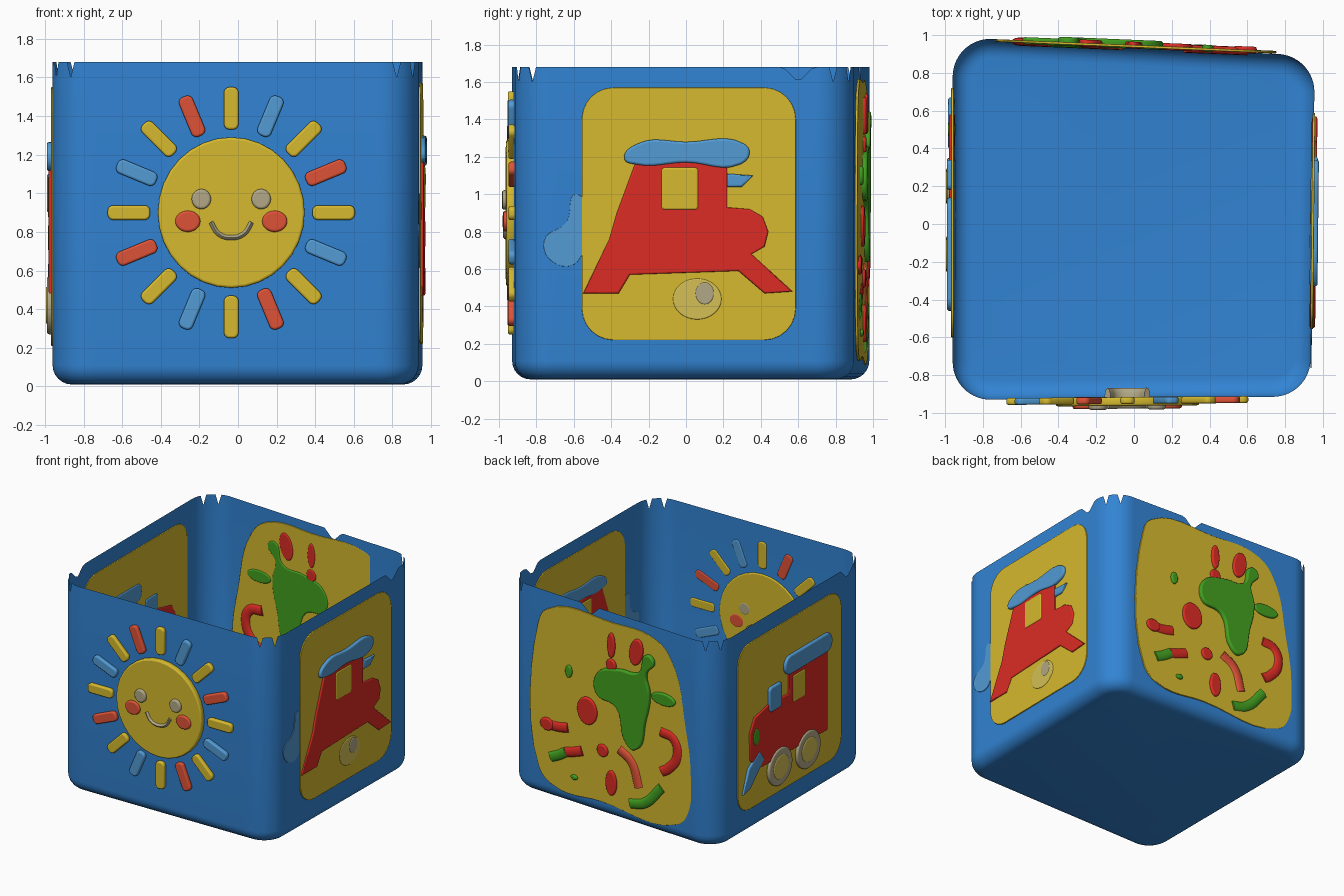
import bpy, bmesh, math
from mathutils import Matrix, Vector

default = bpy.data.objects.get("Cube")
if default:
    bpy.data.objects.remove(default, do_unlink=True)


def srgb(value):
    value /= 255
    return value / 12.92 if value <= 0.04 else ((value + 0.055) / 1.055) ** 2.4


def material(name, *rgb):
    mat = bpy.data.materials.new(name)
    mat.use_nodes = True
    colour = [srgb(c) for c in rgb] + [1]
    mat.diffuse_color = colour
    mat.node_tree.nodes["Principled BSDF"].inputs["Base Color"].default_value = colour
    return mat


blue = material("blue", 50, 132, 212)
light_blue = material("light blue", 82, 155, 212)
yellow = material("yellow", 214, 186, 46)
pale_yellow = material("pale yellow", 212, 192, 85)
red = material("red", 220, 44, 36)
coral = material("coral", 222, 82, 55)
green = material("green", 66, 160, 32)
stone = material("stone", 178, 168, 135)

# Footprint corners of the slightly skewed box
front_right, front_left = Vector((-.96, -.93, 0)), Vector((.935, -.915, 0))
back_left, back_right = Vector((.955, .9, 0)), Vector((-.96, .98, 0))
corners = [front_right, front_left, back_left, back_right]


def finish(name, mesh, *mats):
    mesh.materials.clear()
    for mat in mats:
        mesh.materials.append(mat)
    ob = bpy.data.objects.new(name, mesh)
    bpy.context.collection.objects.link(ob)
    for other in bpy.context.selected_objects:
        other.select_set(False)
    ob.select_set(True)
    bpy.context.view_layer.objects.active = ob
    bpy.ops.object.shade_smooth_by_angle(angle=math.radians(40))
    return ob


# Open box: rounded rings, thin sheet walls, nicked rim
RADIUS, BEND, ARC, SIDE = .2, .1, 14, 50
TOP = 1.68


def ring(inset):
    points = []
    arcs = []
    for i, corner in enumerate(corners):
        centre = corner + Vector((RADIUS if corner.x < 0 else -RADIUS,
                                  RADIUS if corner.y < 0 else -RADIUS, 0))
        start = math.pi + i * math.pi / 2
        r = RADIUS - inset
        arcs.append([centre + r * Vector((math.cos(a), math.sin(a), 0))
                     for a in (start + k / ARC * math.pi / 2 for k in range(ARC + 1))])
    for i, arc in enumerate(arcs):
        points += arc
        end = arcs[(i + 1) % 4][0]
        points += [arc[-1].lerp(end, k / SIDE) for k in range(1, SIDE)]
    return points


def rim_height(index, point):
    step = index % (ARC + SIDE)
    if step in (4, 9):
        return TOP - .08
    notches = [Vector((.2, .93, 0)), Vector((.95, .6, 0)), Vector((-.96, -.68, 0))]
    near = min((point - n).length for n in notches)
    return TOP - max(0, .08 - near)


bm = bmesh.new()
levels = [(BEND * (1 - math.sin(a)), .01 + BEND * (1 - math.cos(a)))
          for a in (k / 6 * math.pi / 2 for k in range(7))] + [(0, 1.59), (0, TOP)]
rings = []
for inset, z in levels:
    rings.append([bm.verts.new((p.x, p.y, rim_height(i, p) if z == TOP else z))
                  for i, p in enumerate(ring(inset))])
for low, high in zip(rings, rings[1:]):
    for i in range(len(low)):
        j = (i + 1) % len(low)
        bm.faces.new((low[i], low[j], high[j], high[i]))
floor = bm.faces.new(rings[0][::-1])
floor.material_index = 1
box_mesh = bpy.data.meshes.new("box")
bm.to_mesh(box_mesh)
bm.free()
finish("box", box_mesh, blue, light_blue)


# Wall frames: u along the wall, v up, w outward
def frame(a, b, axis, outward):
    along = (b - a) / (b[axis] - a[axis])
    origin = a - along * a[axis]
    m = Matrix.Identity(4)
    for col, vec in enumerate((along, Vector((0, 0, 1)), Vector(outward), origin)):
        m.col[col][:3] = vec
    return m


FRONT = frame(front_right, front_left, 0, (0, -1, 0))
BACK = frame(back_right, back_left, 0, (0, 1, 0))
LEFT = frame(front_left, back_left, 1, (1, 0, 0))
RIGHT = frame(front_right, back_right, 1, (-1, 0, 0))


def curve_part(name, wall, points, mat, out, width=0, smooth=True, back=.006):
    """Raised plate from an outline, or a flattened tube when width is set."""
    curve = bpy.data.curves.new(name, "CURVE")
    curve.resolution_u = 6
    if smooth:
        spline = curve.splines.new("BEZIER")
        spline.bezier_points.add(len(points) - 1)
        for bp, p in zip(spline.bezier_points, points):
            bp.co = (*p, 0)
            bp.handle_left_type = bp.handle_right_type = "AUTO"
    else:
        spline = curve.splines.new("POLY")
        spline.points.add(len(points) - 1)
        for sp, p in zip(spline.points, points):
            sp.co = (*p, 0, 1)
    if width:
        curve.dimensions = "3D"
        curve.bevel_depth = width / 2
        curve.use_fill_caps = True
        local = Matrix.Diagonal((1, 1, 2 * out / width, 1))
    else:
        curve.dimensions = "2D"
        curve.fill_mode = "BOTH"
        spline.use_cyclic_u = True
        half = (out + back) / 2
        bevel = min(half * .6, .012)
        curve.extrude = half - bevel
        curve.bevel_depth = bevel
        curve.bevel_resolution = 2
        curve.offset = -bevel
        local = Matrix.Translation((0, 0, (out - back) / 2))
    temp = bpy.data.objects.new(name + "_curve", curve)
    bpy.context.collection.objects.link(temp)
    graph = bpy.context.evaluated_depsgraph_get()
    mesh = bpy.data.meshes.new_from_object(temp.evaluated_get(graph))
    bpy.data.objects.remove(temp, do_unlink=True)
    mesh.transform(wall @ local)
    if wall.determinant() < 0:
        mesh.flip_normals()
    return finish(name, mesh, mat)


def oval(u, v, ru, rv, tilt=0):
    turn = Matrix.Rotation(tilt, 2)
    return [Vector((u, v)) + turn @ Vector((ru * math.cos(a), rv * math.sin(a)))
            for a in (k * math.pi / 16 for k in range(32))]


def slab(u, v, hu, hv, r, tilt=0):
    turn = Matrix.Rotation(tilt, 2)
    points = []
    for i, (su, sv) in enumerate(((1, 1), (-1, 1), (-1, -1), (1, -1))):
        for k in range(7):
            a = (i + k / 6) * math.pi / 2
            points.append(Vector((u, v)) + turn @ Vector(
                (su * (hu - r) + r * math.cos(a), sv * (hv - r) + r * math.sin(a))))
    return points


def plate(name, wall, outline, mat, out, back=.006):
    return curve_part(name, wall, outline, mat, out, smooth=False, back=back)


# Sun on the front
SU, SV = -.035, .9
plate("sun_disc", FRONT, oval(SU, SV, .38, .39), yellow, .04)
for i in range(16):
    angle = i * math.pi / 8
    plate("sun_ray", FRONT, slab(SU + .53 * math.cos(angle), SV + .54 * math.sin(angle),
                                 .11, .038, .03, angle),
          (yellow, coral, yellow, light_blue)[i % 4], .03)
for side in (-1, 1):
    plate("sun_eye", FRONT, oval(SU + side * .155, .97, .05, .052), stone, .06, .008)
    plate("sun_cheek", FRONT, oval(SU + side * .225, .855, .065, .055), coral, .055, .008)
curve_part("sun_smile", FRONT, [(-.14, .85), (-.1, .79), (SU, .77), (.03, .79), (.07, .85)],
           stone, .055, width=.04)

# Train on the left wall
plate("train_panel", LEFT, slab(.015, .895, .572, .675, .17), yellow, .008)
plate("train_body", LEFT, [
    (-.27, 1.17), (-.37, .9), (-.41, .76), (-.55, .47), (-.36, .47), (-.3, .57),
    (.28, .59), (.42, .47), (.57, .48), (.35, .68), (.42, .72), (.44, .8),
    (.41, .88), (.34, .92), (.22, .93), (.22, 1.17)], red, .02, .01)
plate("train_window", LEFT, slab(-.033, 1.03, .1, .115, .02), yellow, .024, .014)
curve_part("train_roof", LEFT, [(-.33, 1.19), (-.26, 1.27), (0, 1.28), (.31, 1.27),
                                (.34, 1.22), (.29, 1.16), (0, 1.17), (-.27, 1.16)],
           light_blue, .03, back=.012)
plate("train_funnel", LEFT, [(.22, 1.04), (.3, 1.04), (.36, 1.1), (.22, 1.11)],
      light_blue, .025, .012)
plate("worn_wheel", LEFT, oval(.06, .44, .13, .11), pale_yellow, .012, .008)
plate("worn_hub", LEFT, oval(.1, .47, .05, .06), stone, .015, .01)
curve_part("faded_patch", LEFT, [(-.58, 1), (-.64, .85), (-.76, .75), (-.7, .63), (-.58, .64)],
           light_blue, .003, back=.003)

# Engine on the right wall
plate("engine_panel", RIGHT, slab(.06, .88, .66, .67, .15), yellow, .008)
plate("engine_body", RIGHT, [
    (.08, 1.17), (.08, .96), (.35, .97), (.52, .93), (.58, .82), (.57, .6), (.45, .5),
    (-.41, .48), (-.41, 1.17)], red, .02, .01)
plate("engine_roof", RIGHT, slab(-.16, 1.19, .3, .075, .07), light_blue, .03, .012)
plate("engine_window", RIGHT, slab(-.04, .98, .08, .11, .02), yellow, .024, .014)
plate("engine_chimney", RIGHT, slab(.26, 1, .08, .1, .03), light_blue, .03, .012)
plate("engine_bumper", RIGHT, [(.67, .36), (.6, .55), (.46, .64), (.4, .56), (.58, .38)],
      light_blue, .025, .012)
plate("engine_lamp", RIGHT, oval(.5, .77, .04, .07), green, .024, .014)
for u in (.2, -.16):
    plate("engine_wheel", RIGHT, oval(u, .42, .15, .15), stone, .03, .014)
    plate("engine_hub", RIGHT, oval(u, .42, .1, .1), pale_yellow, .034, .016)

# Splash picture on the back
curve_part("splash_panel", BACK, [
    (.68, 1.4), (.6, 1.54), (0, 1.6), (-.42, 1.57), (-.55, 1.45), (-.68, .95), (-.73, .6),
    (-.7, .25), (-.6, .14), (.1, .13), (.55, .14), (.67, .25)], yellow, .008)
curve_part("green_splash", BACK, [
    (.12, 1.17), (.13, 1), (-.05, .94), (-.14, .68), (-.22, .64), (-.32, .9), (-.36, 1.13),
    (-.33, 1.28), (-.4, 1.4), (-.33, 1.44), (-.26, 1.28), (-.07, 1.25)], green, .035, back=.012)
for u, v, ru, rv, tilt, mat in (
        (-.48, 1.12, .11, .05, 0, green), (.39, 1.1, .03, .05, 0, green),
        (.22, .83, .09, .11, 0, red), (0, .31, .05, .1, 0, red),
        (0, 1.42, .035, .1, 0, red), (0, 1.26, .045, .05, 0, red),
        (-.23, 1.43, .06, .11, .2, red), (.08, .55, .05, .05, 0, red),
        (.34, .26, .03, .02, 0, green), (.59, .62, .06, .05, 0, red)):
    plate("splash_drop", BACK, oval(u, v, ru, rv, tilt), mat, .025, .012)
for path, mat in (
        ([(-.45, .85), (-.57, .82), (-.6, .69), (-.52, .57), (-.46, .53)], red),
        ([(-.17, .19), (-.3, .23), (-.46, .4)], green),
        ([(-.07, .6), (-.18, .53), (-.25, .34)], coral),
        ([(.6, .62), (.5, .62), (.4, .64)], red),
        ([(.56, .36), (.48, .4), (.42, .44)], green),
        ([(.42, .44), (.35, .46), (.27, .49)], red)):
    curve_part("splash_streak", BACK, path, mat, .022, width=.085)
